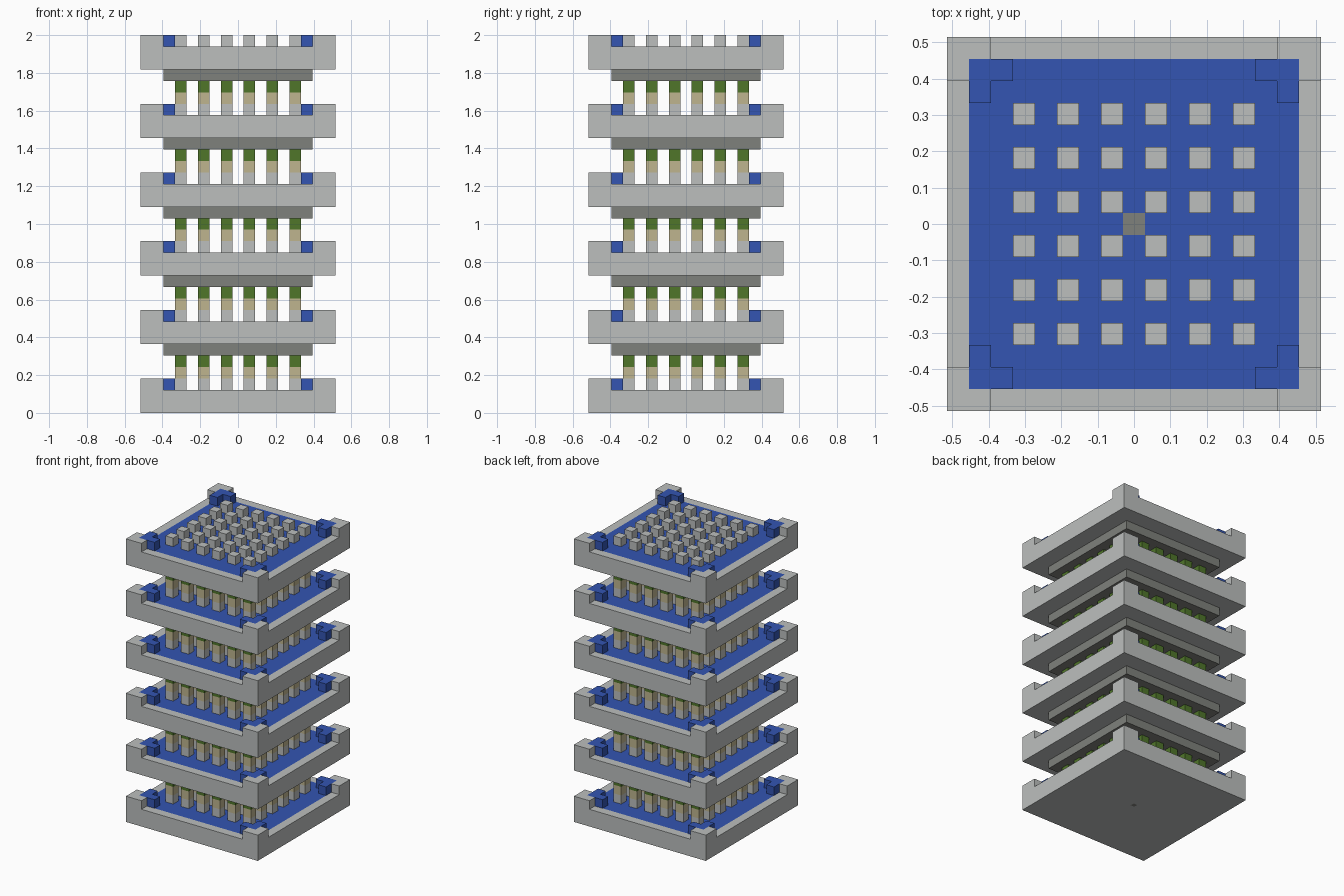
import bpy, bmesh
from math import pi
from mathutils import Matrix, Vector

if "Cube" in bpy.data.objects:
    bpy.data.objects.remove(bpy.data.objects["Cube"], do_unlink=True)

U = 2 / 33          # one block of the tower
TIERS = 6
TIER_STEP = 6       # blocks from one tier to the next


def linear(c):
    c /= 255
    return c / 12.92 if c <= 0.04045 else ((c + 0.055) / 1.055) ** 2.4


def material(name, r, g, b):
    m = bpy.data.materials.new(name)
    m.use_nodes = True
    col = (linear(r), linear(g), linear(b), 1)
    m.diffuse_color = col
    bsdf = next(n for n in m.node_tree.nodes if n.type == "BSDF_PRINCIPLED")
    bsdf.inputs["Base Color"].default_value = col
    return m


light = material("light grey", 188, 191, 190)
dark = material("dark grey", 127, 129, 124)
blue = material("blue", 51, 85, 178)
tan = material("tan", 191, 181, 143)
green = material("leaf green", 80, 118, 42)


def add_box(bm, x, y, z0, z1, w):
    """Square block of width w centred on x, y."""
    mat = Matrix.Translation((x, y, (z0 + z1) / 2)) @ Matrix.Diagonal((w, w, z1 - z0, 1))
    return bmesh.ops.create_cube(bm, size=1, matrix=mat)["verts"]


def finish(bm, name, mats, base):
    """Scale from blocks to units and place at the tier's base."""
    bmesh.ops.scale(bm, vec=(U, U, U), verts=bm.verts)
    bmesh.ops.recalc_face_normals(bm, faces=bm.faces)
    mesh = bpy.data.meshes.new(name)
    bm.to_mesh(mesh)
    bm.free()
    for m in mats:
        mesh.materials.append(m)
    ob = bpy.data.objects.new(name, mesh)
    ob.location.z = base * U
    bpy.context.collection.objects.link(ob)


def facing(bm, direction):
    bm.normal_update()
    return max(bm.faces, key=lambda f: f.normal.z * direction)


def inset(bm, face, amount, index):
    bmesh.ops.inset_region(bm, faces=[face], thickness=amount, use_even_offset=True)
    face.material_index = index


# Tray slab with a blue floor, a grey rim and a small dark centre
def tray(base):
    bm = bmesh.new()
    add_box(bm, 0, 0, 0, 2, 17)
    floor = facing(bm, 1)
    inset(bm, floor, 1, 1)
    inset(bm, floor, 7, 2)
    if base == 0:
        inset(bm, facing(bm, -1), 8.25, 2)
    finish(bm, "tray", [light, blue, dark], base)


# Four L-shaped blocks, one in each corner
def corners(name, mat, o, base):
    bm = bmesh.new()
    outline = [(o, o), (o - 2, o), (o - 2, o - 1), (o - 1, o - 1), (o - 1, o - 2), (o, o - 2)]
    for k in range(4):
        turn = Matrix.Rotation(k * pi / 2, 4, "Z")
        face = bm.faces.new([bm.verts.new(turn @ Vector((x, y, 2))) for x, y in outline])
        ext = bmesh.ops.extrude_face_region(bm, geom=[face], use_keep_orig=True)["geom"]
        top = [v for v in ext if isinstance(v, bmesh.types.BMVert)]
        bmesh.ops.translate(bm, vec=(0, 0, 1), verts=top)
    finish(bm, name, [mat], base)


# Grid of square posts, banded by height
def posts(base, height):
    bm = bmesh.new()
    places = range(-5, 6, 2)
    for x in places:
        for y in places:
            add_box(bm, x, y, 2, 2 + height, 1)
    for z in (3, 4):
        if z < 2 + height:
            bmesh.ops.bisect_plane(bm, geom=bm.verts[:] + bm.edges[:] + bm.faces[:],
                                   plane_co=(0, 0, z), plane_no=(0, 0, 1))
    if height > 1:
        for f in bm.faces:
            z = f.calc_center_median().z
            f.material_index = 0 if z < 3 else 1 if z < 4 else 2
    finish(bm, "posts", [light, tan, green], base)


# Dark plate under each raised tray
def under_plate(base):
    bm = bmesh.new()
    add_box(bm, 0, 0, -1, 0, 13)
    finish(bm, "under_plate", [dark], base)


for i in range(TIERS):
    base = i * TIER_STEP
    tray(base)
    corners("rim_corners", light, 8.5, base)
    corners("inner_corners", blue, 7.5, base)
    posts(base, 3 if i < TIERS - 1 else 1)
    if i:
        under_plate(base)
